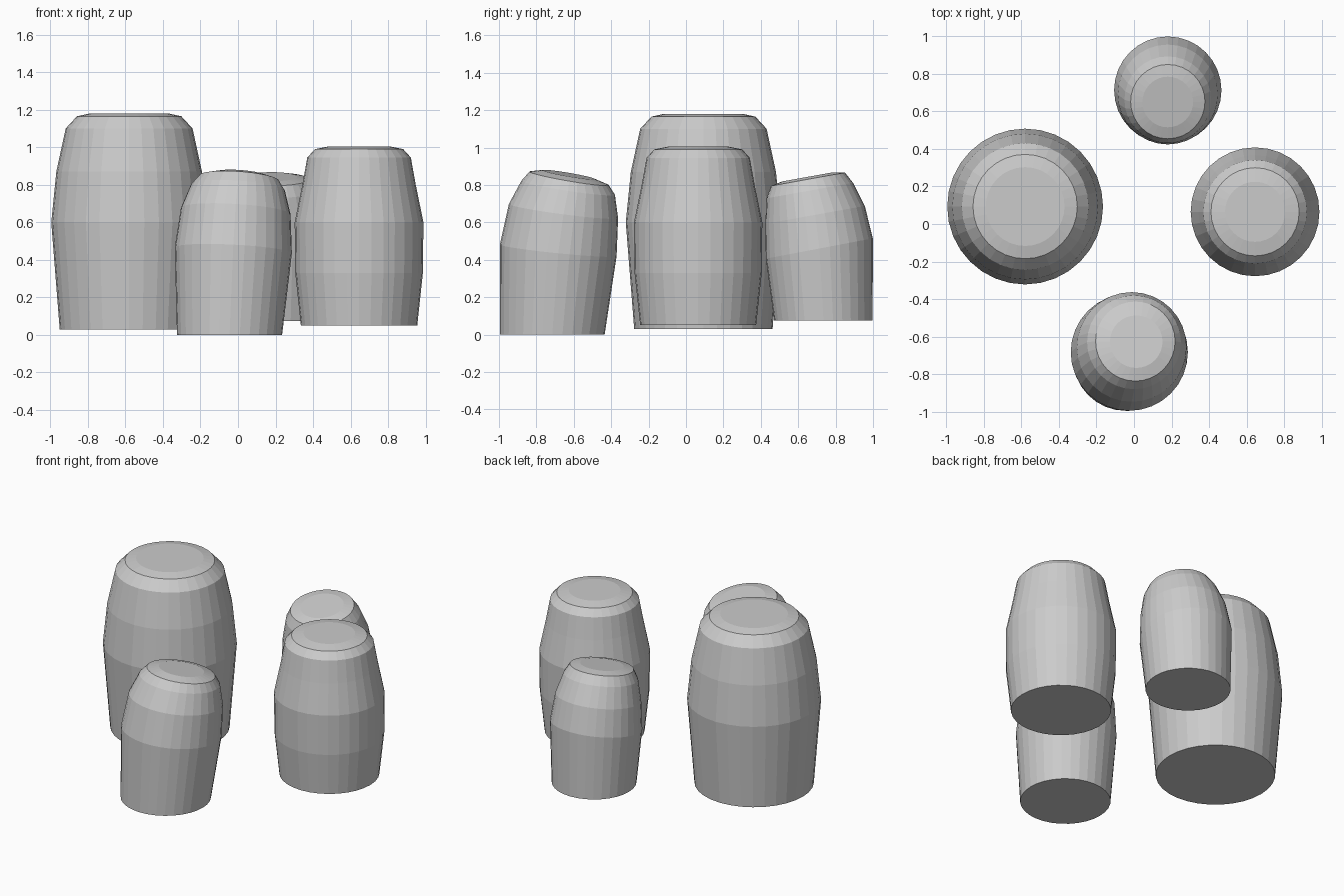
import bpy, bmesh
from math import cos, sin, tau

SIDES = 32


def pillar(name, rings):
    """Loft flat-shaded rings: (x, y, z, radius, slope in x, slope in y)."""
    bm = bmesh.new()
    loops = []
    for x, y, z, r, sx, sy in rings:
        loop = []
        for i in range(SIDES):
            dx, dy = r * cos(tau * i / SIDES), r * sin(tau * i / SIDES)
            loop.append(bm.verts.new((x + dx, y + dy, z + sx * dx + sy * dy)))
        loops.append(loop)
    for lo, hi in zip(loops, loops[1:]):
        for i in range(SIDES):
            j = (i + 1) % SIDES
            bm.faces.new((lo[i], lo[j], hi[j], hi[i]))
    bm.faces.new(loops[0][::-1])
    bm.faces.new(loops[-1])
    mesh = bpy.data.meshes.new(name)
    bm.to_mesh(mesh)
    bm.free()
    obj = bpy.data.objects.new(name, mesh)
    bpy.context.collection.objects.link(obj)


def upright(name, x, y, profile):
    pillar(name, [(x, y, z, r, 0, 0) for r, z in profile])


# Large straight stone on the left
upright("large_left_stone", -0.58, 0.093, [
    (0.37, 0.03), (0.415, 0.6), (0.388, 0.87), (0.338, 1.1),
    (0.278, 1.165), (0.21, 1.18)])

# Medium straight stone on the right, with a pinched shoulder
upright("right_stone", 0.645, 0.065, [
    (0.31, 0.05), (0.34, 0.33), (0.343, 0.6), (0.302, 0.8),
    (0.276, 0.945), (0.235, 0.99), (0.16, 1.005)])

# Front stone, leaning towards the back
pillar("front_stone", [
    (-0.045, -0.715, 0.0, 0.28, 0, 0),
    (-0.025, -0.683, 0.45, 0.312, -0.05, -0.10),
    (-0.012, -0.655, 0.66, 0.292, -0.06, -0.13),
    (0.0, -0.63, 0.785, 0.25, -0.07, -0.15),
    (0.007, -0.625, 0.835, 0.212, -0.07, -0.17),
    (0.012, -0.627, 0.855, 0.14, -0.07, -0.17)])

# Back stone, leaning towards the front
pillar("back_stone", [
    (0.18, 0.735, 0.075, 0.263, 0, 0),
    (0.18, 0.713, 0.46, 0.286, 0, 0.19),
    (0.18, 0.69, 0.64, 0.266, 0, 0.18),
    (0.18, 0.662, 0.77, 0.231, 0, 0.18),
    (0.18, 0.652, 0.83, 0.198, 0, 0.18),
    (0.18, 0.65, 0.843, 0.135, 0, 0.18)])
